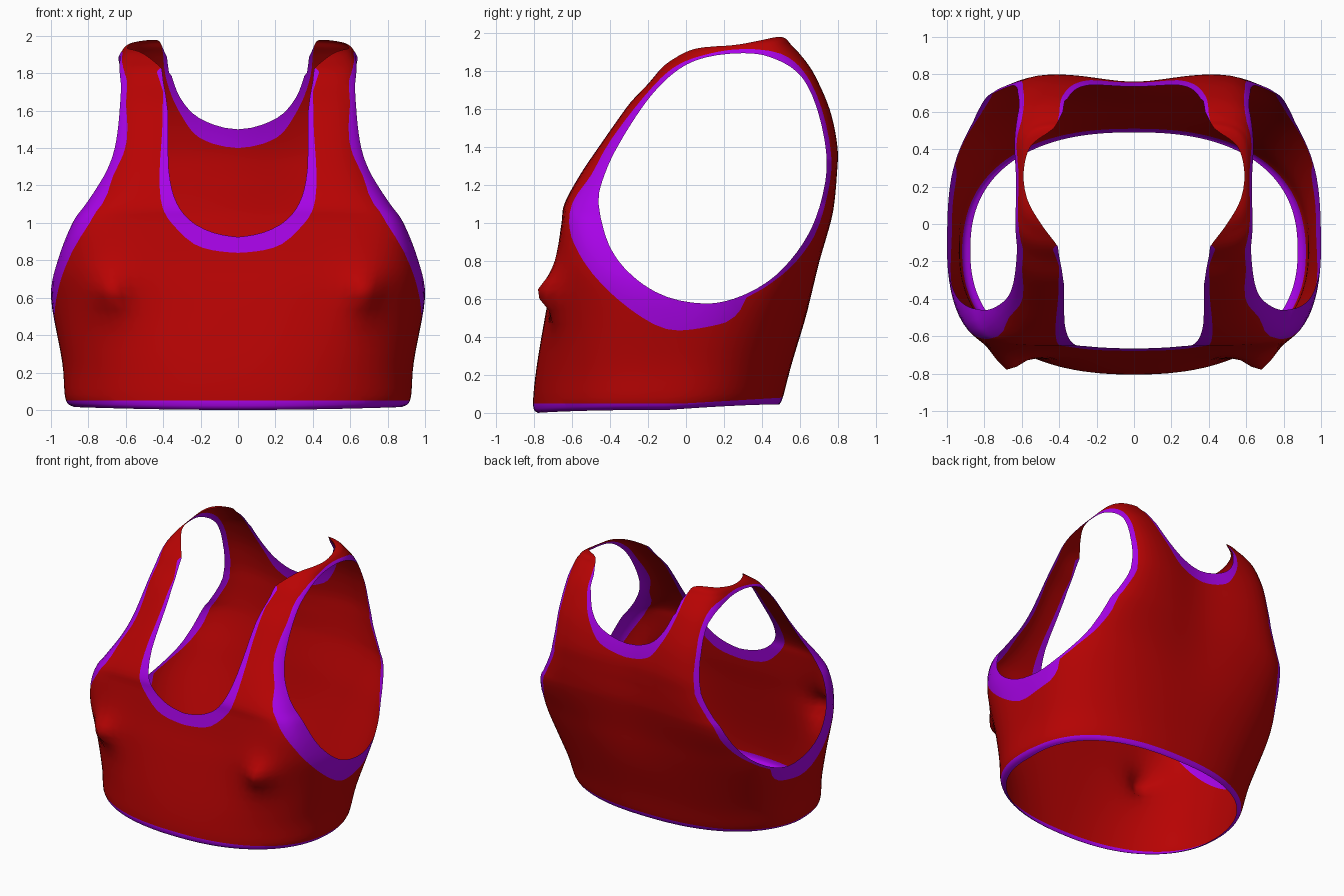
import bpy, bmesh, math

if "Cube" in bpy.data.objects:
    bpy.data.objects.remove(bpy.data.objects["Cube"])


def curve(pts, steps, closed):
    """Catmull-Rom points through tuples of any size."""
    n, out = len(pts), []
    get = (lambda i: pts[i % n]) if closed else (lambda i: pts[max(0, min(n - 1, i))])
    for i in range(n if closed else n - 1):
        for k in range(steps):
            t = k / steps
            out.append(tuple(
                0.5 * (2 * b + (c - a) * t + (2 * a - 5 * b + 4 * c - d) * t * t
                       + (3 * b - a - 3 * c + d) * t ** 3)
                for a, b, c, d in zip(get(i - 1), get(i), get(i + 1), get(i + 2))))
    if not closed:
        out.append(tuple(pts[-1]))
    return out


def outline(pts):
    """Signed distance to a smooth closed outline, positive inside."""
    poly = curve(pts, 3, True)
    segs = [(*poly[i - 1], *poly[i]) for i in range(len(poly))]

    def dist(u, v):
        best, inside = 1e9, False
        for ax, ay, bx, by in segs:
            dx, dy = bx - ax, by - ay
            t = ((u - ax) * dx + (v - ay) * dy) / (dx * dx + dy * dy + 1e-12)
            t = max(0.0, min(1.0, t))
            best = min(best, (u - ax - t * dx) ** 2 + (v - ay - t * dy) ** 2)
            if (ay > v) != (by > v) and u < ax + (v - ay) / dy * dx:
                inside = not inside
        return math.sqrt(best) if inside else -math.sqrt(best)
    return dist


def split(bm, field):
    """Cut the mesh along field = 0 and return the faces where field > 0."""
    val = {v: (field(v.co) or 1e-6) for v in bm.verts}
    new = []
    for e in list(bm.edges):
        a, b = e.verts
        if val[a] * val[b] < 0:
            fac = val[a] / (val[a] - val[b])
            new.append(bmesh.utils.edge_split(e, a, fac)[1])
    for v in new:
        val[v] = 0.0
    if new:
        bmesh.ops.connect_verts(bm, verts=new)
    return [f for f in bm.faces if sum(val[v] for v in f.verts) > 0]


def material(name, rgb):
    m = bpy.data.materials.new(name)
    m.diffuse_color = (*rgb, 1)
    m.use_nodes = True
    m.node_tree.nodes["Principled BSDF"].inputs["Base Color"].default_value = m.diffuse_color
    return m


# Body sections: height, half width, front y, back y, front and back squareness
sections = [
    (0.00, .875, -.78, .49, 2.3, 2.4), (.042, .922, -.805, .51, 2.3, 2.4),
    (.25, .94, -.785, .56, 2.5, 2.6), (.6, 1.0, -.725, .66, 3.2, 3.0),
    (.8, .97, -.685, .71, 5.2, 3.8), (1.0, .89, -.655, .765, 8.5, 5.5),
    (1.1, .825, -.64, .785, 8, 6), (1.25, .745, -.56, .80, 7, 6.5),
    (1.4, .695, -.46, .805, 7, 6.5), (1.6, .668, -.32, .765, 7, 6.5),
    (1.75, .655, -.21, .69, 7, 6), (1.85, .645, -.14, .615, 6, 5),
    (1.9, .625, -.08, .57, 5, 5), (1.94, .58, 0.0, .54, 5, 5), (1.96, .45, .10, .495, 5, 5)]
COLS = 64

# Half of the body shell
bm = bmesh.new()
rows = []
for z, w, yf, yb, nf, nb in curve(sections, 5, False):
    row = []
    for i in range(COLS + 1):
        a = -math.pi / 2 + math.pi * i / COLS
        c, s = max(0.0, math.cos(a)), math.sin(a)
        if i in (0, COLS):
            c = 0.0
        n = nf if s < 0 else nb
        r = (c ** n + abs(s) ** n) ** (-1 / n)
        x, y = w * c * r, (yf + yb) / 2 + (yb - yf) / 2 * s * r
        # pointed chest bumps
        if y < -0.2:
            d = math.hypot(x - .68, (z - .63) * .9)
            y -= .055 * math.exp(-(d / .16) ** 2) + .07 * math.exp(-(d / .075) ** 2)
        # shallow groove along the spine
        elif y > .3:
            groove = .04 * max(0.0, min(1.0, (z - .5) / .7)) + .06 * max(0.0, z - 1.25)
            y -= groove * math.exp(-(x / .27) ** 2)
        # shoulders rise to the back, hem rises to the back and sides
        k = max(0.0, min(1.0, (z - 1.6) / .3))
        h = z + .12 * (y - .25) * k * k * (3 - 2 * k)
        h += max(0.0, 1 - z) ** 3 * (.045 * max(0.0, y + .1) / .6 + .02 * x * x)
        row.append(bm.verts.new((x, y, h)))
    rows.append(row)
for lo, hi in zip(rows, rows[1:]):
    for i in range(COLS):
        bm.faces.new((lo[i], lo[i + 1], hi[i + 1], hi[i]))

# Openings: arm (y, z), front and back neck (x, z), shoulder gap (x, y)
arm = outline([
    (-.46, 1.1), (-.43, 1.25), (-.35, 1.42), (-.2, 1.65), (-.05, 1.8), (.1, 1.87), (.3, 1.893),
    (.45, 1.87), (.6, 1.78), (.69, 1.6), (.74, 1.35), (.72, 1.15), (.65, .95), (.53, .78),
    (.4, .67), (.25, .6), (.1, .575), (-.1, .61), (-.27, .71), (-.4, .87)])
front_neck = outline([(-.2, .97), (0, .925), (.2, .975), (.32, 1.09), (.37, 1.28), (.375, 1.6),
                      (.41, 1.85), (.42, 2.3), (-.3, 2.3)])
back_neck = outline([(-.2, 1.56), (0, 1.5), (.2, 1.555), (.31, 1.67), (.365, 1.83),
                     (.38, 2.0), (.38, 2.3), (-.3, 2.3)])
gap = outline([(-.3, -.3), (.3, -.3), (.40, -.13), (.49, -.01), (.57, .13), (.59, .28),
               (.55, .42), (.43, .51), (.38, .6), (.3, .7), (-.3, .7)])
for hole in (
        lambda p: min(arm(p.y, p.z), p.x - .4),
        lambda p: min(front_neck(p.x, p.z), .3 - p.y),
        lambda p: min(back_neck(p.x, p.z), p.y - .3),
        lambda p: min(gap(p.x, p.y), p.z - 1.78)):
    bmesh.ops.delete(bm, geom=split(bm, hole), context='FACES')

# Contrast trim around arms, neck and hem
arm_trim = outline([
    (-.60, 1.1), (-.5, 1.25), (-.4, 1.43), (-.225, 1.66), (-.07, 1.815), (.1, 1.885),
    (.3, 1.915), (.5, 1.89), (.625, 1.79), (.715, 1.6), (.765, 1.35), (.745, 1.15), (.675, .93),
    (.55, .765), (.4, .65), (.31, .6), (.26, .5), (.1, .45), (-.1, .44), (-.3, .55), (-.49, .73),
    (-.605, .93)])
front_trim = outline([(-.2, .87), (0, .84), (.2, .87), (.31, .95), (.40, 1.07), (.42, 1.25),
                      (.405, 1.5), (.40, 1.7), (.38, 1.85), (-.3, 1.85)])
back_trim = outline([(-.2, 1.44), (0, 1.4), (.2, 1.45), (.3, 1.57), (.37, 1.72), (.40, 1.9),
                     (.39, 2.3), (-.3, 2.3)])
for trim in (
        lambda p: min(arm_trim(p.y, p.z), p.x - .4),
        lambda p: min(front_trim(p.x, p.z), .3 - p.y),
        lambda p: min(back_trim(p.x, p.z), p.y - .3),
        lambda p: .05 + .06 * max(0.0, p.y) - p.z):
    for f in split(bm, trim):
        f.material_index = 1

bmesh.ops.dissolve_degenerate(bm, dist=1e-5, edges=bm.edges)
me = bpy.data.meshes.new("cropped_top")
bm.to_mesh(me)
bm.free()
top = bpy.data.objects.new("cropped_top", me)
bpy.context.collection.objects.link(top)
me.materials.append(material("red_fabric", (.48, .001, .001)))
me.materials.append(material("purple_trim", (.40, .001, .82)))
me.polygons.foreach_set("use_smooth", [True] * len(me.polygons))

# Matching other half
mirror = top.modifiers.new("mirror", 'MIRROR')
mirror.use_clip = True
mirror.merge_threshold = .0005
